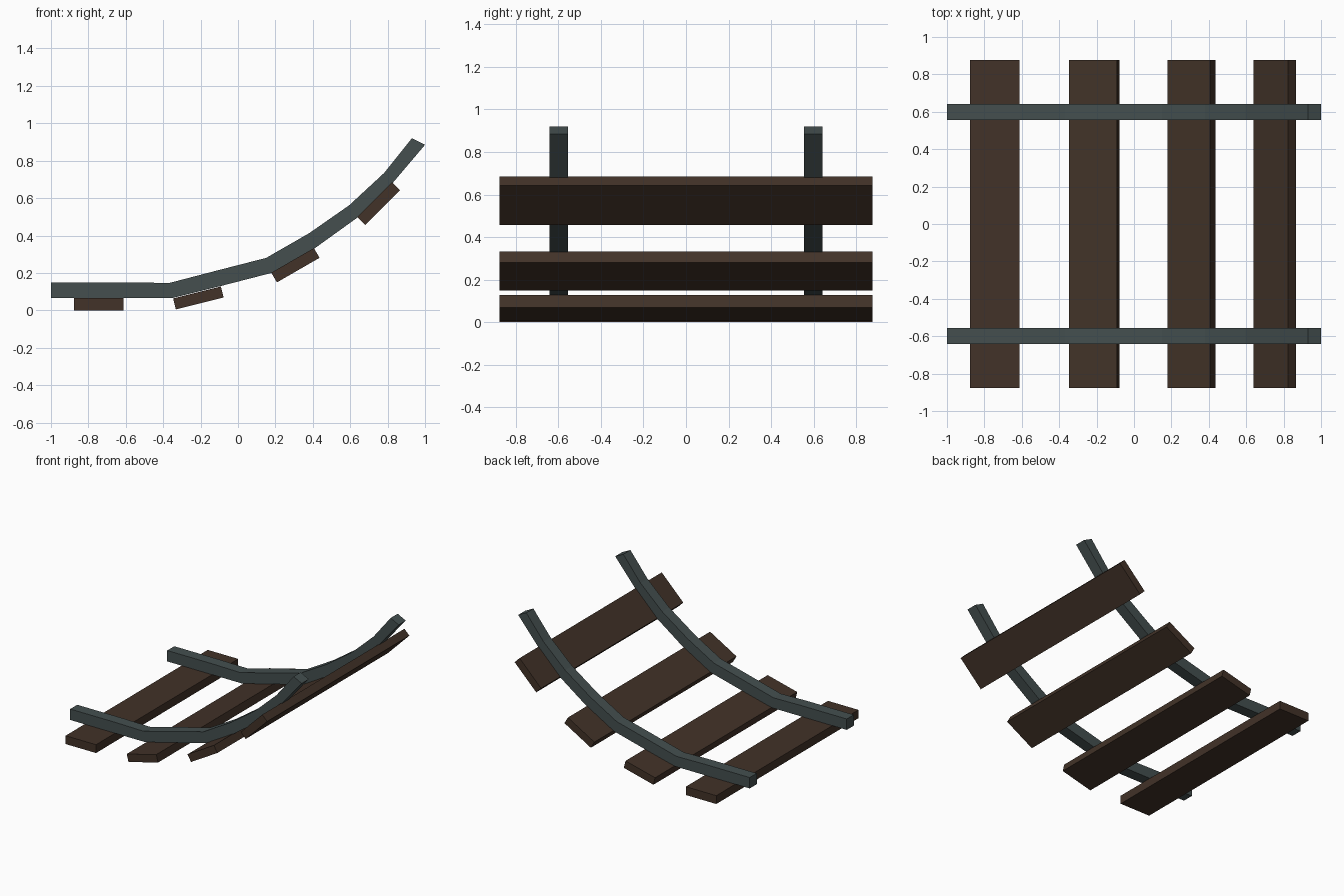
import bpy, bmesh, math
from mathutils import Matrix, Vector

if "Cube" in bpy.data.objects:
    bpy.data.objects.remove(bpy.data.objects["Cube"])


def material(name, rgb):
    m = bpy.data.materials.new(name)
    m.diffuse_color = (*rgb, 1)
    m.use_nodes = True
    m.node_tree.nodes["Principled BSDF"].inputs["Base Color"].default_value = m.diffuse_color
    return m


iron = material("dark slate metal", (0.058, 0.078, 0.078))
wood = material("dark brown wood", (0.054, 0.032, 0.021))


def finish(bm, name, mat):
    bmesh.ops.recalc_face_normals(bm, faces=bm.faces[:])
    me = bpy.data.meshes.new(name)
    bm.to_mesh(me)
    bm.free()
    me.materials.append(mat)
    bpy.context.collection.objects.link(bpy.data.objects.new(name, me))


# Rail profile: (top x, top z, bottom x, bottom z) at each bend
RAIL = [(-1.0, 0.15, -1.0, 0.065), (-0.60, 0.15, -0.60, 0.065),
        (-0.368, 0.146, -0.355, 0.065), (-0.10, 0.216, -0.08, 0.133),
        (0.15, 0.28, 0.18, 0.20), (0.38, 0.412, 0.415, 0.335),
        (0.595, 0.562, 0.64, 0.497), (0.782, 0.735, 0.828, 0.682),
        (0.93, 0.92, 1.0, 0.885)]


def rail(name, y0, y1):
    bm = bmesh.new()
    rings = [[bm.verts.new(p) for p in ((a, y0, b), (a, y1, b), (c, y1, d), (c, y0, d))]
             for a, b, c, d in RAIL]
    for r, s in zip(rings, rings[1:]):
        for i in range(4):
            j = (i + 1) % 4
            bm.faces.new((r[i], r[j], s[j], s[i]))
    bm.faces.new(rings[0])
    bm.faces.new(rings[-1])
    finish(bm, name, iron)


rail("front_rail", -0.642, -0.555)
rail("back_rail", 0.555, 0.642)

# Planks under the rails: centre x, centre z, tilt in degrees
PLANKS = [(-0.744, 0.0325, 0), (-0.212, 0.066, 14),
          (0.307, 0.241, 30), (0.752, 0.57, 45)]
for n, (x, z, tilt) in enumerate(PLANKS, 1):
    bm = bmesh.new()
    bmesh.ops.create_cube(bm, size=1)
    m = (Matrix.Translation((x, 0, z))
         @ Matrix.Rotation(-math.radians(tilt), 4, Vector((0, 1, 0)))
         @ Matrix.Diagonal((0.263, 1.754, 0.065 if n == 1 else 0.06, 1)))
    bm.transform(m)
    finish(bm, f"plank_{n}", wood)
